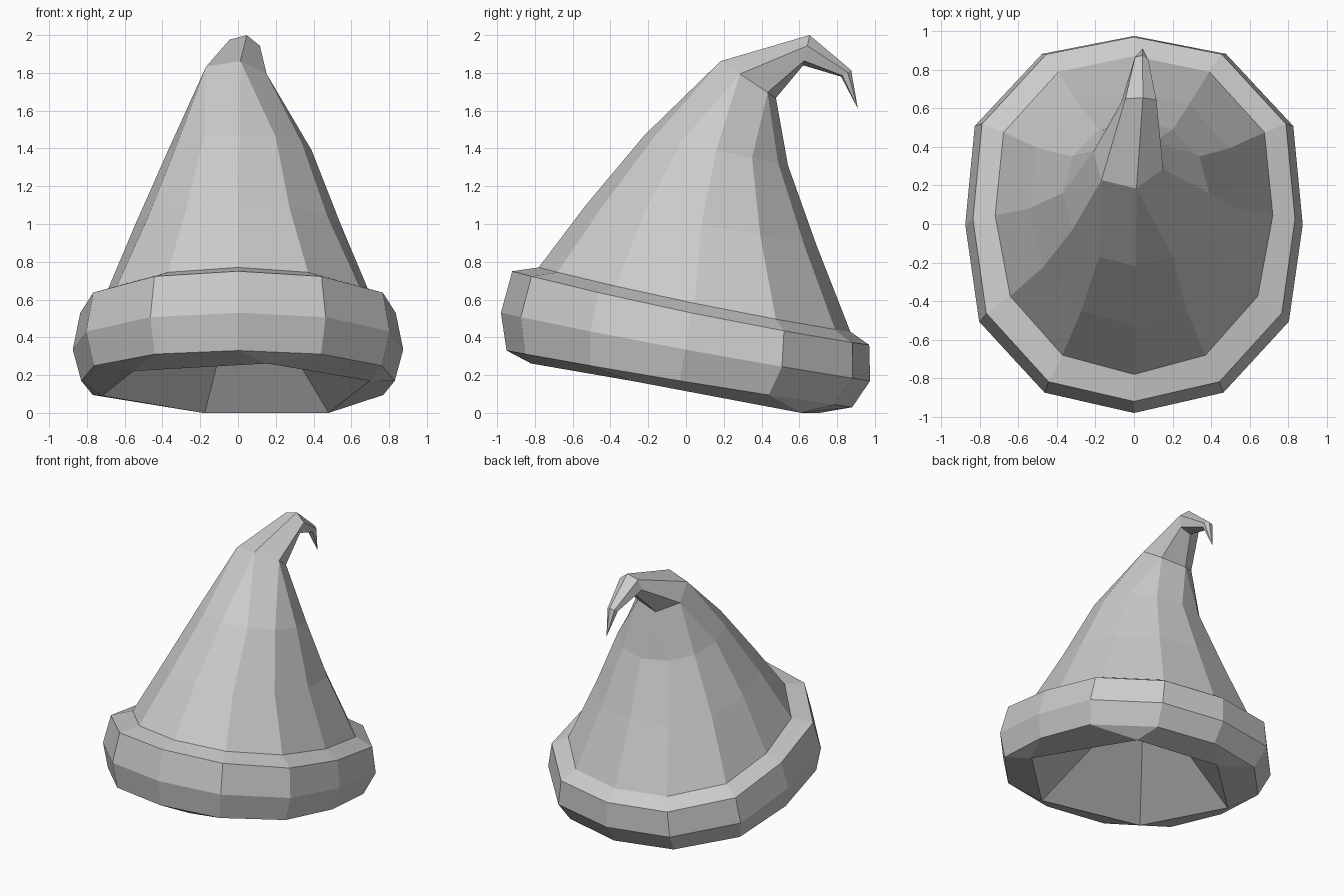
import bpy, bmesh
from math import sin, cos, radians
from mathutils import Vector

if "Cube" in bpy.data.objects:
    bpy.data.objects.remove(bpy.data.objects["Cube"])


def ring(n, x, rx, front, back, bulge=(0, 0), sag=0):
    """Tilted oval spanning a front and a back (y, z) point.
    bulge squares off the (front, back) corners, sag lowers the sides."""
    f, b = Vector((x, *front)), Vector((x, *back))
    mid, half = (f + b) / 2, (b - f) / 2
    start = 0 if n == 12 else -17
    points = []
    for i in range(n):
        a = radians(start + 360 / n * i)
        k = bulge[sin(a) > 0] * sin(2 * a) ** 2 / 0.75
        points.append(mid + Vector((rx * cos(a) * (1 + k), 0, -sag * cos(a) ** 2))
                      + half * sin(a) * (1 + k / 2))
    return points


def loft(name, rings):
    """Skin rings of 1, 6 or 12 points in order."""
    bm = bmesh.new()
    loops = [[bm.verts.new(p) for p in r] for r in rings]
    for a, b in zip(loops, loops[1:]):
        m, n = len(a), len(b)
        if m == n:
            for i in range(n):
                j = (i + 1) % n
                bm.faces.new((a[i], a[j], b[j], b[i]))
        elif m == 1:
            for i in range(n):
                bm.faces.new((a[0], b[(i + 1) % n], b[i]))
        elif n == 1:
            for i in range(m):
                bm.faces.new((a[i], a[(i + 1) % m], b[0]))
        elif m == 6:
            for k in range(6):
                bm.faces.new((a[k], b[2 * k], b[2 * k - 1]))
                bm.faces.new((a[k], a[(k + 1) % 6], b[2 * k + 1], b[2 * k]))
        else:
            for k in range(6):
                bm.faces.new((a[2 * k - 1], a[2 * k], b[k]))
                bm.faces.new((a[2 * k], a[2 * k + 1], b[(k + 1) % 6], b[k]))
    mesh = bpy.data.meshes.new(name)
    bm.to_mesh(mesh)
    bm.free()
    obj = bpy.data.objects.new(name, mesh)
    bpy.context.collection.objects.link(obj)
    return obj


# shared seams between the parts
opening = ring(6, -0.01, 0.74, (-0.84, 0.265), (0.72, -0.005))
opening[1] = Vector((0.48, 0.61, 0.0))
seam = ring(12, 0.0, 0.72, (-0.78, 0.77), (0.87, 0.43), (0.03, 0.085), 0.02)

# six-sided hollow inside the hat
loft("hat_lining", [[Vector((0.02, 0.13, 0.77))], opening])

# thick tilted band around the bottom
loft("hat_band", [
    opening,
    ring(12, 0.0, 0.83, (-0.95, 0.33), (0.88, 0.03), (0.06, 0.07), 0.01),
    ring(12, 0.0, 0.875, (-0.98, 0.53), (0.975, 0.17), (0.06, 0.09), 0.015),
    ring(12, 0.0, 0.835, (-0.92, 0.75), (0.97, 0.36), (0.06, 0.09), 0.025),
    seam,
])

# cone leaning back into a drooping, pointed tip
loft("hat_cone", [
    seam,
    ring(12, 0.0, 0.545, (-0.53, 1.10), (0.69, 0.89), (0.0, 0.05)),
    ring(12, 0.01, 0.38, (-0.22, 1.47), (0.54, 1.31)),
    ring(6, -0.03, 0.19, (0.18, 1.865), (0.48, 1.665)),
    ring(6, 0.025, 0.095, (0.655, 2.002), (0.62, 1.838)),
    ring(6, 0.035, 0.04, (0.875, 1.815), (0.82, 1.78)),
    [Vector((0.045, 0.91, 1.61))],
])
